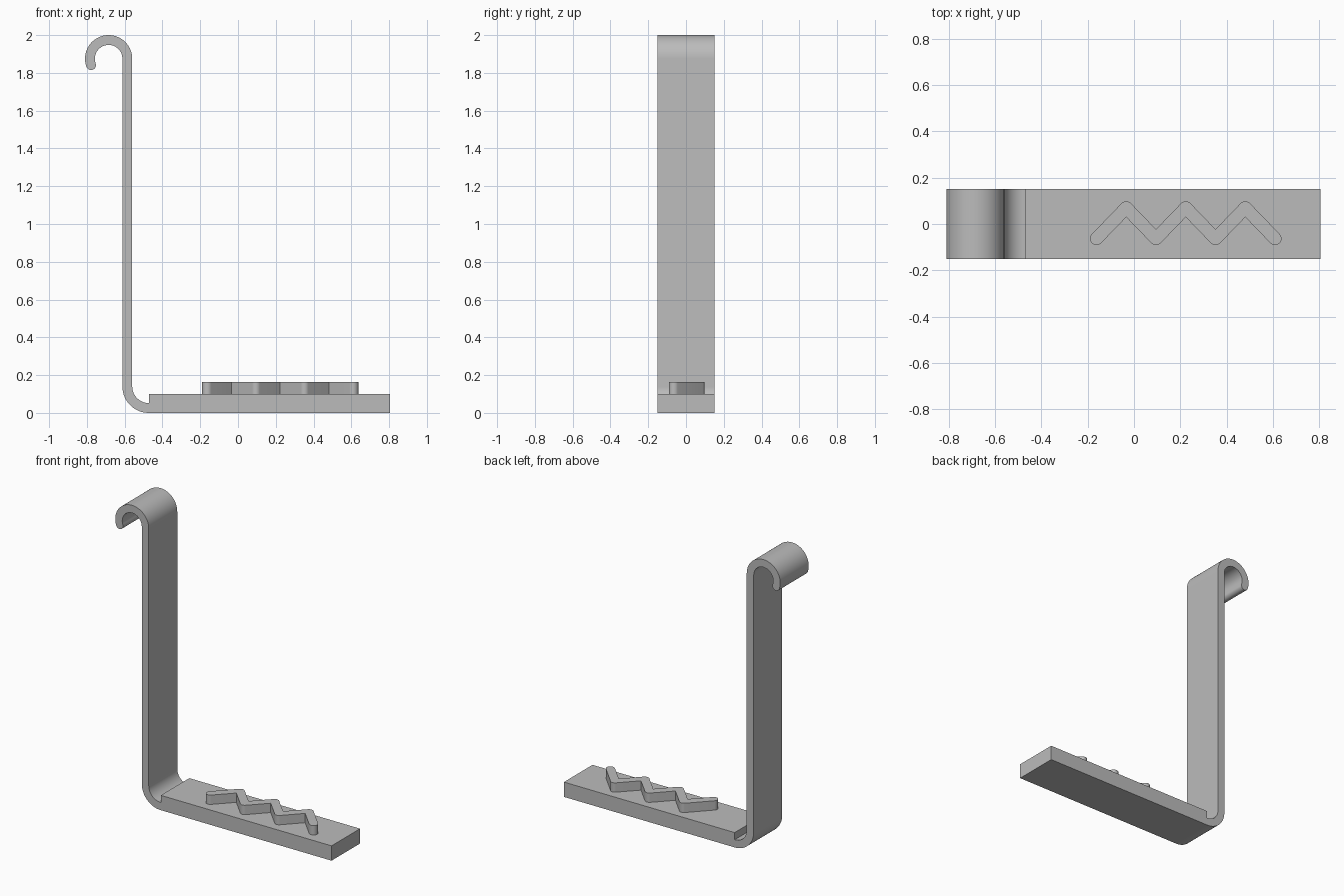
import bpy, bmesh
from math import pi, sin, cos, radians, atan2, ceil
from mathutils import Vector

cube = bpy.data.objects.get("Cube")
if cube:
    bpy.data.objects.remove(cube, do_unlink=True)

grey = bpy.data.materials.new("plain grey")
grey.use_nodes = True
colour = (0.5, 0.5, 0.5, 1)
grey.diffuse_color = colour
grey.node_tree.nodes["Principled BSDF"].inputs["Base Color"].default_value = colour


def arc(cx, cy, r, start, end, steps):
    """Points along an arc, angles in radians."""
    angles = [start + (end - start) * i / steps for i in range(steps + 1)]
    return [Vector((cx + r * cos(a), cy + r * sin(a))) for a in angles]


def ribbon(path, r):
    """Outline of a path of half width r: round ends, round outer bends, mitred inner bends."""
    outline = []
    for pts in (path, path[::-1]):
        dirs = [(b - a).normalized() for a, b in zip(pts, pts[1:])]
        outline.append(pts[0] + r * Vector((-dirs[0].y, dirs[0].x)))
        for p, d, e in zip(pts[1:], dirs, dirs[1:]):
            turn = atan2(d.x * e.y - d.y * e.x, d.dot(e))
            heading = atan2(d.y, d.x) + pi / 2
            if turn > -0.3:
                mid = heading + turn / 2
                outline.append(p + r / cos(turn / 2) * Vector((cos(mid), sin(mid))))
            else:
                outline += arc(p.x, p.y, r, heading, heading + turn, ceil(-turn / 0.16))
        heading = atan2(dirs[-1].y, dirs[-1].x) + pi / 2
        outline += arc(pts[-1].x, pts[-1].y, r, heading, heading - pi, 16)[:-1]
    return outline


def prism(name, outline, low, high, upright=False):
    """Extrude an outline along z, or along y when upright."""
    def place(p, h):
        return (p.x, h, p.y) if upright else (p.x, p.y, h)
    bm = bmesh.new()
    face = bm.faces.new([bm.verts.new(place(p, low)) for p in outline])
    top = bmesh.ops.extrude_face_region(bm, geom=[face])["geom"]
    shift = Vector(place(Vector((0, 0)), high - low))
    bmesh.ops.translate(bm, vec=shift, verts=[v for v in top if isinstance(v, bmesh.types.BMVert)])
    bmesh.ops.remove_doubles(bm, verts=bm.verts, dist=1e-5)
    bmesh.ops.recalc_face_normals(bm, faces=bm.faces)
    mesh = bpy.data.meshes.new(name)
    bm.to_mesh(mesh)
    bm.free()
    mesh.materials.append(grey)
    obj = bpy.data.objects.new(name, mesh)
    bpy.context.collection.objects.link(obj)
    bpy.ops.object.select_all(action='DESELECT')
    obj.select_set(True)
    bpy.context.view_layer.objects.active = obj
    bpy.ops.object.shade_smooth_by_angle(angle=radians(30))
    return obj


half_depth = 0.152
thick = 0.026

# Bent strip: curved foot, tall stem and curled hook
strip_path = (arc(-0.472, 0.14, 0.14 - thick, -pi / 2, -pi, 20)
              + arc(-0.685, 1.875, 0.125 - thick, 0, radians(200), 40))
prism("bent_strip", ribbon(strip_path, thick), -half_depth, half_depth, upright=True)

# Flat base plate
corners = [Vector(c) for c in ((-0.47, -half_depth), (0.805, -half_depth),
                               (0.805, half_depth), (-0.47, half_depth))]
prism("base_plate", corners, 0, 0.1)

# Raised zigzag rib
zigzag = [Vector((-0.162 + 0.1285 * i, 0.07 if i % 2 else -0.063)) for i in range(7)]
prism("zigzag_rib", ribbon(zigzag, 0.028), 0.098, 0.163)
